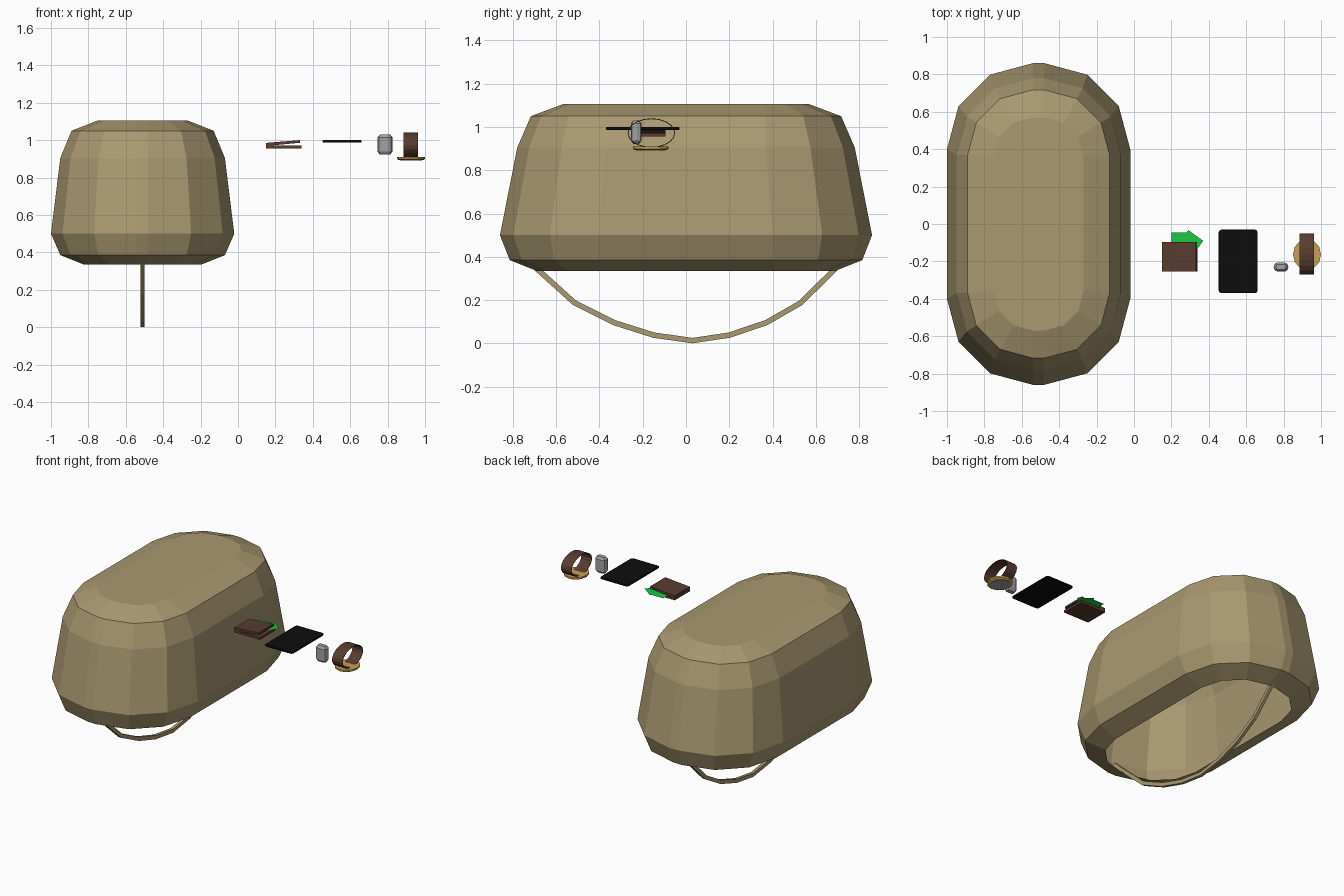
import bpy, bmesh, math
from mathutils import Matrix

if "Cube" in bpy.data.objects:
    bpy.data.objects.remove(bpy.data.objects["Cube"])


def mat(name, rgb):
    m = bpy.data.materials.new(name)
    m.diffuse_color = (*rgb, 1)
    m.use_nodes = True
    m.node_tree.nodes["Principled BSDF"].inputs["Base Color"].default_value = m.diffuse_color
    return m


TAN = mat("tan_cloth", (.40, .32, .165))
BROWN = mat("brown_leather", (.10, .045, .03))
GREEN = mat("green_paper", (.01, .58, .06))
GOLD = mat("gold_metal", (.58, .35, .09))
BLACK = mat("black_glass", (.004, .004, .004))
GREY = mat("grey_metal", (.36, .36, .36))


def make(name, verts, faces, material):
    me = bpy.data.meshes.new(name)
    me.from_pydata(verts, [], faces)
    bm = bmesh.new()
    bm.from_mesh(me)
    bmesh.ops.recalc_face_normals(bm, faces=bm.faces)
    bm.to_mesh(me)
    bm.free()
    me.materials.append(material)
    ob = bpy.data.objects.new(name, me)
    bpy.context.collection.objects.link(ob)
    return ob


def loft(name, rings, material, cap_start=True, cap_end=True, closed=False):
    n = len(rings[0])
    verts = [p for r in rings for p in r]
    last = len(rings) if closed else len(rings) - 1
    faces = []
    for i in range(last):
        a, b = i * n, (i + 1) % len(rings) * n
        faces += [(a + j, a + (j + 1) % n, b + (j + 1) % n, b + j) for j in range(n)]
    if cap_start:
        faces.append(tuple(range(n))[::-1])
    if cap_end:
        faces.append(tuple(range((len(rings) - 1) * n, len(rings) * n)))
    return make(name, verts, faces, material)


def round_rect(cx, cy, z, hx, hy, r, seg=3):
    pts = []
    for q, (sx, sy) in enumerate([(1, 1), (-1, 1), (-1, -1), (1, -1)]):
        for k in range(seg + 1):
            a = math.pi / 2 * (q + k / seg)
            pts.append((cx + sx * (hx - r) + r * math.cos(a),
                        cy + sy * (hy - r) + r * math.sin(a), z))
    return pts


def ellipse(cx, cy, z, rx, ry, n):
    return [(cx + rx * math.cos(2 * math.pi * k / n),
             cy + ry * math.sin(2 * math.pi * k / n), z) for k in range(n)]


# Hollow bag-like shell, open underneath
shell = [(.335, .315, .69), (.385, .44, .815), (.50, .49, .86),
         (.905, .44, .78), (1.05, .38, .717), (1.105, .24, .57)]
loft("shell", [round_rect(-.51, 0, z, hx, hy, hx - .03) for z, hx, hy in shell],
     TAN, cap_start=False)

# Hanging strap
path = [(-.79, .44), (-.69, .345), (-.515, .187), (-.33, .095), (-.15, .038), (.03, .0125),
        (.20, .038), (.37, .095), (.53, .187), (.69, .345), (.79, .44)]
rings = []
for i, (y, z) in enumerate(path):
    y0, z0 = path[max(i - 1, 0)]
    y1, z1 = path[min(i + 1, len(path) - 1)]
    d = math.hypot(y1 - y0, z1 - z0)
    ny, nz = -(z1 - z0) / d * .0125, (y1 - y0) / d * .0125
    rings.append([(-.51 + sx * .01, y + s * ny, z + s * nz)
                  for sx, s in ((-1, -1), (1, -1), (1, 1), (-1, 1))])
loft("hanging_strap", rings, TAN)

# Folded wallet: V profile drawn from the front, extruded in depth
profile = [(.15, .955), (.34, .955), (.34, .971), (.175, .971),
           (.333, .986), (.332, 1.0), (.15, .985)]
loft("wallet", [[(x, y, z) for x, z in profile] for y in (-.255, -.095)], BROWN)

# Banknotes poking out of the wallet
make("banknotes",
     [(.20, -.045, .974), (.31, -.045, .974), (.31, -.22, .974), (.20, -.22, .974),
      (.29, -.033, .976), (.37, -.09, .976), (.29, -.20, .976), (.21, -.145, .976)],
     [(0, 1, 2, 3), (4, 5, 6, 7)], GREEN)

# Phone slab, slightly bevelled
phone = [(.986, .100), (.989, .104), (.997, .104), (1.0, .100)]
loft("phone", [round_rect(.557, -.20, z, h, h + .066, .014, 2) for z, h in phone], BLACK)

# Lighter with chamfered ends
lighter = [(.922, .027, .014), (.938, .039, .025), (1.015, .039, .025), (1.03, .027, .014)]
loft("lighter", [round_rect(.786, -.23, z, a, b, b - .003, 2) for z, a, b in lighter], GREY)

# Watch lying face down: case, dial and looped band
loft("watch_case", [ellipse(.925, -.163, z, r, r * 1.1, 12)
                    for z, r in ((.893, .066), (.899, .075), (.91, .075))], GOLD)
loft("watch_dial", [ellipse(.925, -.163, z, .06, .066, 12) for z in (.891, .894)], GREY)
n = 20
band = []
for k in range(n):
    a = 2 * math.pi * k / n
    c, s = math.cos(a), math.sin(a)
    band.append([(x, -.16 + (.11 - t) * c, .972 + (.068 - t) * s)
                 for x, t in ((.885, 0), (.962, 0), (.962, .004), (.885, .004))])
loft("watch_band", band, BROWN, False, False, closed=True)
